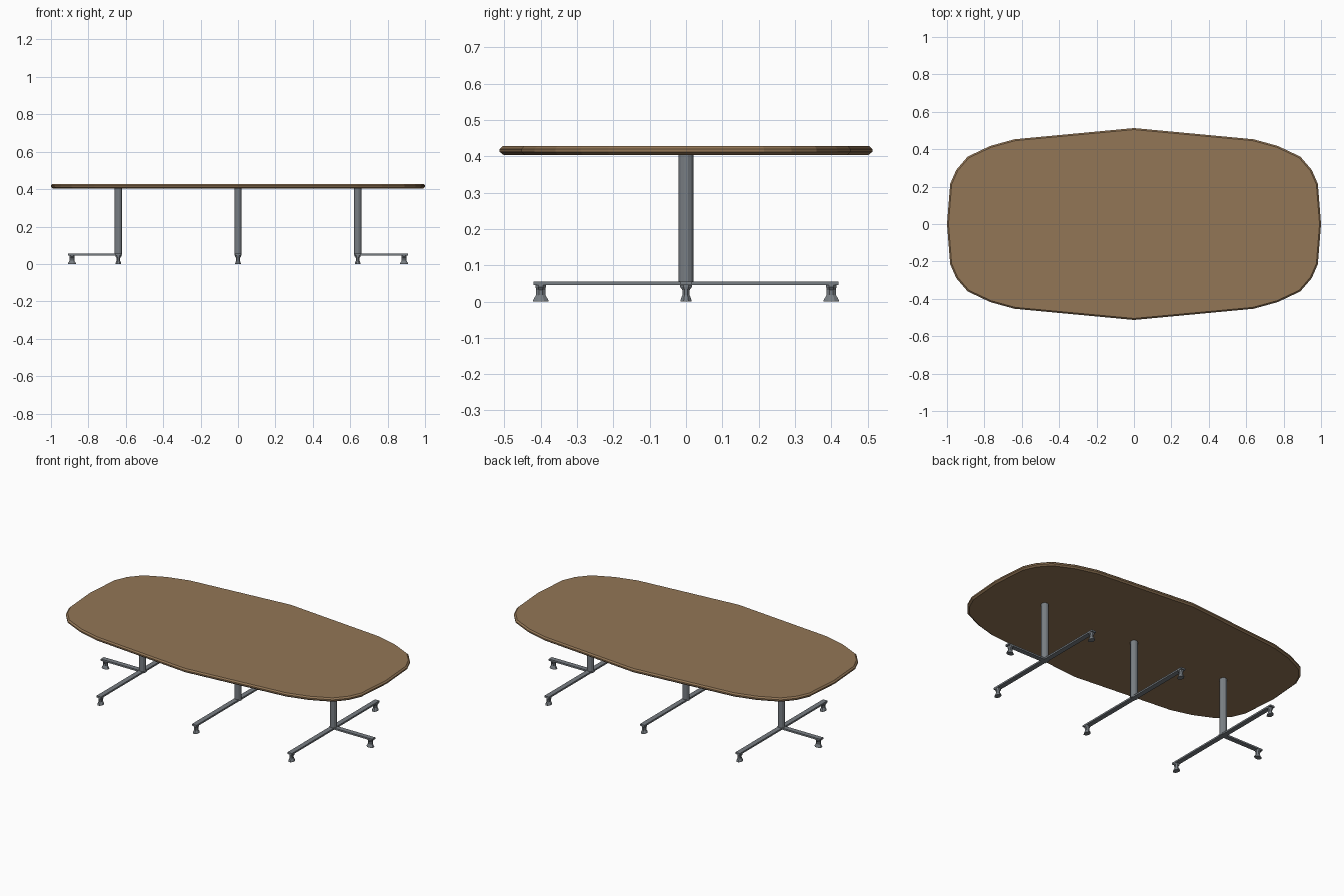
import bpy, bmesh
from math import cos, sin, pi
from mathutils import Matrix

if "Cube" in bpy.data.objects:
    bpy.data.objects.remove(bpy.data.objects["Cube"])


def material(name, color):
    mat = bpy.data.materials.new(name)
    mat.diffuse_color = (*color, 1)
    mat.use_nodes = True
    mat.node_tree.nodes["Principled BSDF"].inputs["Base Color"].default_value = mat.diffuse_color
    return mat


wood = material("wood", (0.29, 0.18, 0.092))
metal = material("metal", (0.19, 0.21, 0.23))


def loft(name, rings, mat=metal):
    """Join equal-length rings of points into a capped solid."""
    bm = bmesh.new()
    loops = [[bm.verts.new(p) for p in ring] for ring in rings]
    n = len(loops[0])
    for a, b in zip(loops, loops[1:]):
        for i in range(n):
            j = (i + 1) % n
            bm.faces.new((a[i], a[j], b[j], b[i]))
    bm.faces.new(loops[0][::-1])
    bm.faces.new(loops[-1])
    bmesh.ops.recalc_face_normals(bm, faces=bm.faces)
    mesh = bpy.data.meshes.new(name)
    bm.to_mesh(mesh)
    bm.free()
    mesh.materials.append(mat)
    obj = bpy.data.objects.new(name, mesh)
    bpy.context.collection.objects.link(obj)
    return obj


def ring(rx, ry, z, sides=8):
    # Flat-sided ring whose flats touch rx, ry
    c = cos(pi / sides)
    angles = [pi * (2 * k + 1) / sides for k in range(sides)]
    return [(rx * cos(a) / c, ry * sin(a) / c, z) for a in angles]


def foot(name, x, y, angle):
    # Spool foot, longer along its bar than across it
    levels = [(0.022, 0.016, 0), (0.021, 0.015, 0.004), (0.013, 0.010, 0.018),
              (0.013, 0.010, 0.032), (0.014, 0.016, 0.040), (0.014, 0.016, 0.046)]
    obj = loft(name, [ring(*level) for level in levels])
    obj.matrix_world = Matrix.Translation((x, y, 0)) @ Matrix.Rotation(angle, 4, 'Z')


def bar(name, x, y, hx, hy):
    obj = loft(name, [ring(hx, hy, z, 4) for z in (0.045, 0.055)])
    obj.location = (x, y, 0)


# Boat-shaped top with chamfered rim, mirrored from a quarter outline
quarter = [(1.0, 0), (0.983, 0.215), (0.95, 0.29), (0.89, 0.36),
           (0.77, 0.417), (0.64, 0.453), (0, 0.513)]
half = quarter + [(-x, y) for x, y in quarter[-2::-1]]
outline = half + [(x, -y) for x, y in half[-2:0:-1]]
rim = [(0.010, 0.404), (0, 0.412), (0, 0.420), (0.008, 0.428)]
loft("table_top", [[(x * (1 - d), y * (1 - 2 * d), z) for x, y in outline]
                   for d, z in rim], wood)

# Three pedestals: column, cross bar and two feet each
for label, px in (("left", -0.64), ("middle", 0), ("right", 0.64)):
    column = loft(label + "_column", [ring(0.02, 0.02, z, 12) for z in (0.046, 0.406)])
    column.location.x = px
    bar(label + "_cross_bar", px, 0, 0.015, 0.42)
    for side, s in (("front", -1), ("back", 1)):
        foot(f"{label}_{side}_foot", px, s * 0.40, pi / 2)

# Outward bars and feet on the end pedestals
for label, s in (("left", -1), ("right", 1)):
    bar(label + "_end_bar", s * 0.765, 0, 0.145, 0.015)
    foot(label + "_end_foot", s * 0.888, 0, 0)
